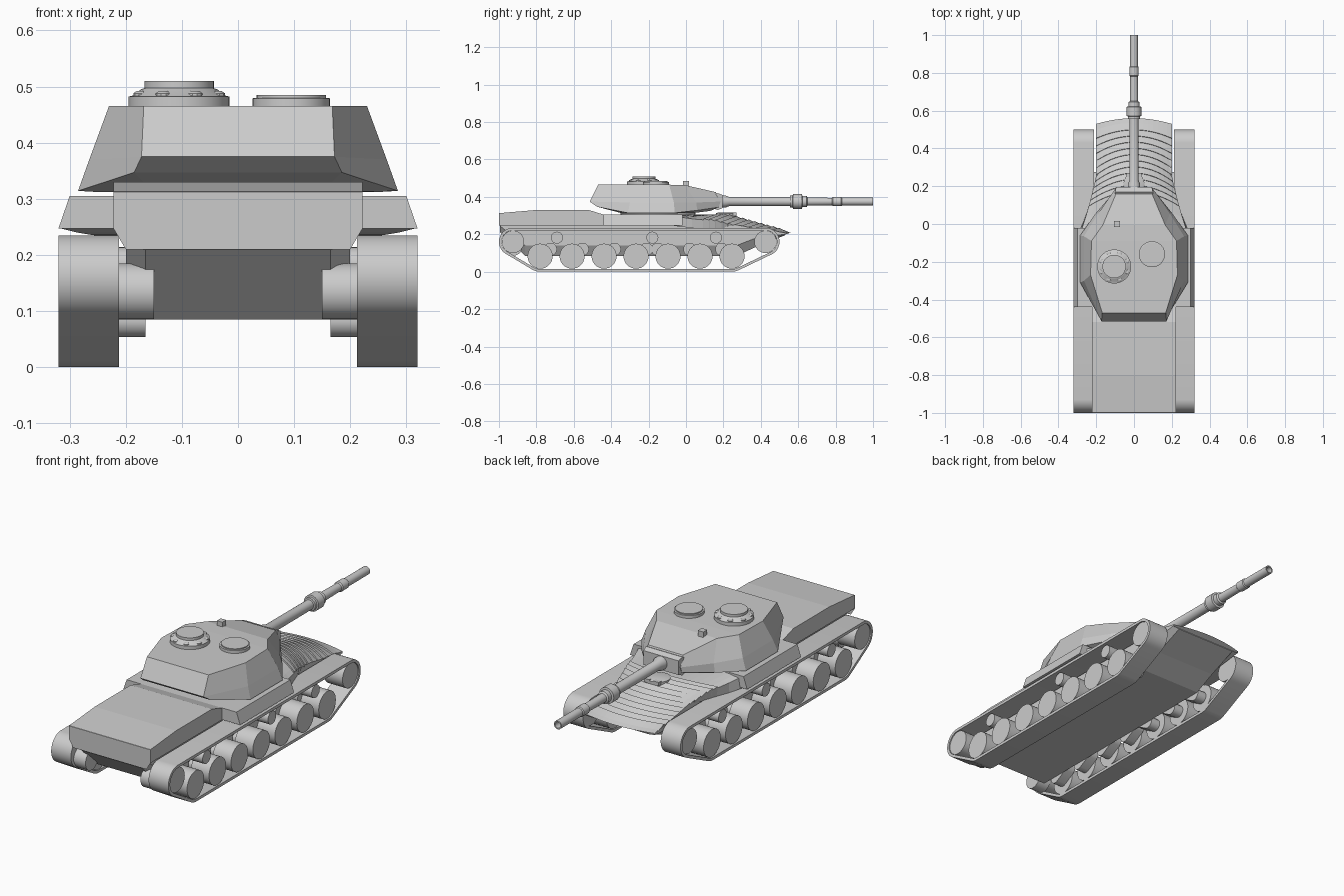
import bpy, bmesh, math
from mathutils import Vector, geometry

if "Cube" in bpy.data.objects:
    bpy.data.objects.remove(bpy.data.objects["Cube"])


def finish(name, bm, smooth=None):
    bmesh.ops.remove_doubles(bm, verts=bm.verts, dist=1e-5)
    bmesh.ops.recalc_face_normals(bm, faces=bm.faces)
    me = bpy.data.meshes.new(name)
    bm.to_mesh(me)
    bm.free()
    ob = bpy.data.objects.new(name, me)
    bpy.context.collection.objects.link(ob)
    if smooth:
        me.shade_smooth()
        me.set_sharp_from_angle(angle=math.radians(smooth))
    return ob


def loft(name, rings, smooth=None, caps=True, loop=False):
    """Skin closed rings of equal point count."""
    bm = bmesh.new()
    vs = [[bm.verts.new(p) for p in r] for r in rings]
    n = len(vs[0])
    pairs = list(zip(vs, vs[1:])) + ([(vs[-1], vs[0])] if loop else [])
    for a, b in pairs:
        for i in range(n):
            j = (i + 1) % n
            bm.faces.new((a[i], a[j], b[j], b[i]))
    if caps and not loop:
        bm.faces.new(vs[0])
        bm.faces.new(vs[-1])
    return finish(name, bm, smooth)


def sym(points):
    """Mirror an (x, y, z) half outline into a closed ring."""
    return [Vector(p) for p in points] + [Vector((-p[0], p[1], p[2])) for p in reversed(points)]


def lathe(name, profile, centre, axis='Z', n=32, smooth=35):
    """Revolve (radius, position) pairs about an axis."""
    rings = []
    for r, h in profile:
        ring = []
        for i in range(n):
            a = 2 * math.pi * i / n
            c, s = r * math.cos(a), r * math.sin(a)
            p = {'X': (h, c, s), 'Y': (c, h, s), 'Z': (c, s, h)}[axis]
            ring.append(Vector(centre) + Vector(p))
        rings.append(ring)
    return loft(name, rings, smooth)


def box(name, c, s):
    bm = bmesh.new()
    bmesh.ops.create_cube(bm, size=1)
    for v in bm.verts:
        v.co = Vector(c) + Vector(a * b for a, b in zip(v.co, s))
    return finish(name, bm)


def belt(circles, inset=0, n=40):
    """Outline wrapped around circles (y, z, r), plus an inset copy."""
    outs, ins = [], []
    for y, z, r in circles:
        for i in range(n):
            a = 2 * math.pi * (i + .5) / n
            d = Vector((math.cos(a), math.sin(a)))
            outs.append(Vector((y, z)) + d * r)
            ins.append(Vector((y, z)) + d * (r - inset))
    ids = geometry.convex_hull_2d(outs)
    return [outs[i] for i in ids], [ins[i] for i in ids]


def at_x(x, pts):
    return [Vector((x, p.x, p.y)) for p in pts]


# running gear on both sides
WHEELS = [-.78 + .171 * i for i in range(7)]
for s, side in ((1, 'right'), (-1, 'left')):
    outer, inner = belt([(-.925, .16, .075), (.425, .16, .075),
                         (WHEELS[0], .083, .083), (WHEELS[-1], .083, .083)], .014)
    loft('track_' + side, [at_x(s * .32, outer), at_x(s * .212, outer),
                           at_x(s * .212, inner), at_x(s * .32, inner)], 30, loop=True)
    for i, y in enumerate(WHEELS):
        lathe(f'road_wheel_{side}_{i}', [(.067, s * .215), (.067, s * .315)], (0, y, .083), 'X')
        off = .055 if i < 4 else -.055
        arm, _ = belt([(y, .083, .03), (y + off, .12, .035)], n=16)
        loft(f'swing_arm_{side}_{i}', [at_x(s * .165, arm), at_x(s * .216, arm)], 35)
    for i, y in enumerate((-.925, .425)):
        lathe(f'end_wheel_{side}_{i}', [(.06, s * .215), (.06, s * .315)], (0, y, .16), 'X')
    for i, y in enumerate((-.69, -.18, .16)):
        lathe(f'return_roller_{side}_{i}', [(.032, s * .2), (.032, s * .312)], (0, y, .182), 'X', 24)
    lathe('final_drive_' + side, [(.05, s * .15), (.05, s * .216)], (0, -.925, .135), 'X')

# lower hull with chined sides
rings = []
for y, zb, zt in ((-.995, .21, .25), (-.86, .085, .25), (.27, .085, .25), (.38, .135, .23), (.53, .195, .205)):
    mid = min(zb + .055, (zb + zt) / 2 if zt < .24 else zt - .005)
    rings.append(sym([(.165, y, zb), (.2, y, mid), (.2, y, zt)]))
loft('lower_hull', rings)

# engine deck
loft('engine_deck', [sym([(.2, y, .21 if y == -1 else .247), (.222, y, .247), (.222, y, z)])
                     for y, z in ((-1, .312), (-.999, .313), (-.8, .33), (-.52, .33), (-.44, .305))])

# fighting compartment with sloped side sponsons
loft('hull_sponsons', [sym([(.32, y, .247), (.30, y, .305)]) for y in (-.44, -.02)])

# crowned glacis with stepped ribs
rows = [(-.07, 0), (.02, 0), (.1, 0)]
RIBS = 11
for i in range(RIBS):
    y = .17 + .36 * i / RIBS
    rows += [(y, 0), (y + .002, .007)]
rows += [(.535, 0), (.56, -.002)]
COLS = 16
rings = []
for y, lift in rows:
    t = (y + .07) / .63
    w = .30 - .10 * min(1, (y + .07) / .40)
    bow = .03 + .05 * math.sin(math.pi * min(1, t))
    crown = .305 if y < .22 else .305 - .095 * (y - .22) / .34
    if y < .0:
        bow = 0
    top = []
    for k in range(COLS + 1):
        u = -1 + 2 * k / COLS
        drop = .03 * math.sin(math.pi * t) * u * u
        top.append(Vector((u * w, y - bow * u * u, crown + lift - drop)))
    base = min(.247, crown - .012) - .03 * min(1, t * 2) * (1 - t)
    wb = max(.2, .32 - .12 * min(1, (y + .07) / .36)) - .004
    rings.append(top + [Vector((wb, y - bow, base)), Vector((-wb, y - bow, base))])
loft('ribbed_glacis', rings)
for s in (-1, 1):
    box('driver_periscope', (s * .025, .26, .308), (.03, .02, .018))
lathe('driver_hatch', [(.055, .29), (.055, .312), (.045, .316)], (0, .215, 0))

# turret
lathe('turret_ring', [(.2, .29), (.2, .33)], (0, -.15, 0), n=40)
levels = [
    [(.15, -.34, .312), (.25, -.3, .312), (.25, -.06, .312), (.17, .05, .315), (.09, .13, .325)],
    [(.185, -.475, .347), (.285, -.31, .314), (.285, -.06, .314), (.2, .06, .328), (.1, .175, .345)],
    [(.172, -.515, .375), (.265, -.3, .37), (.265, -.065, .37), (.19, .055, .37), (.1, .185, .375)],
    [(.168, -.47, .465), (.23, -.27, .465), (.225, -.09, .465), (.165, -.005, .463), (.095, .16, .425)]]
turret = loft('turret', [sym(l) for l in levels], caps=False)
bm = bmesh.new()
bm.from_mesh(turret.data)
for l in (levels[0], levels[-1]):
    for a, b in zip(l, l[1:]):
        bm.faces.new([bm.verts.new(p) for p in
                      (a, b, (-b[0], b[1], b[2]), (-a[0], a[1], a[2]))])
bmesh.ops.remove_doubles(bm, verts=bm.verts, dist=1e-5)
bmesh.ops.recalc_face_normals(bm, faces=bm.faces)
bm.to_mesh(turret.data)
bm.free()

# mantlet and gun
loft('mantlet', [sym([(w, y, .375 - h), (w, y, .375 + h)])
                 for y, w, h in ((.14, .1, .035), (.17, .1, .045), (.195, .095, .035))])
lathe('gun_barrel', [(.033, .17), (.033, .21), (.025, .23), (.024, .555), (.032, .557), (.032, .57),
                     (.04, .572), (.04, .62), (.03, .622), (.03, .645), (.022, .65), (.02, .78),
                     (.025, .785), (.025, .83), (.021, .835), (.021, 1), (.015, 1), (.015, .95)],
      (0, 0, .375), 'Y', 24)

# roof fittings
CUP = Vector((-.105, -.225, 0))
lathe('commander_cupola', [(.09, .46), (.09, .482), (.082, .484), (.068, .495),
                           (.062, .497), (.062, .51)], CUP, n=36)
for i in range(8):
    a = math.pi * (i + .5) / 4
    lathe(f'cupola_vision_block_{i}', [(.014, .478), (.014, .488), (.008, .492)],
          CUP + Vector((.073 * math.cos(a), .073 * math.sin(a), 0)), n=10)
lathe('loader_hatch', [(.069, .46), (.069, .479), (.062, .48), (.062, .485)], (.095, -.16, 0), n=36)
box('roof_periscope', (-.09, .0, .469), (.03, .03, .034))
